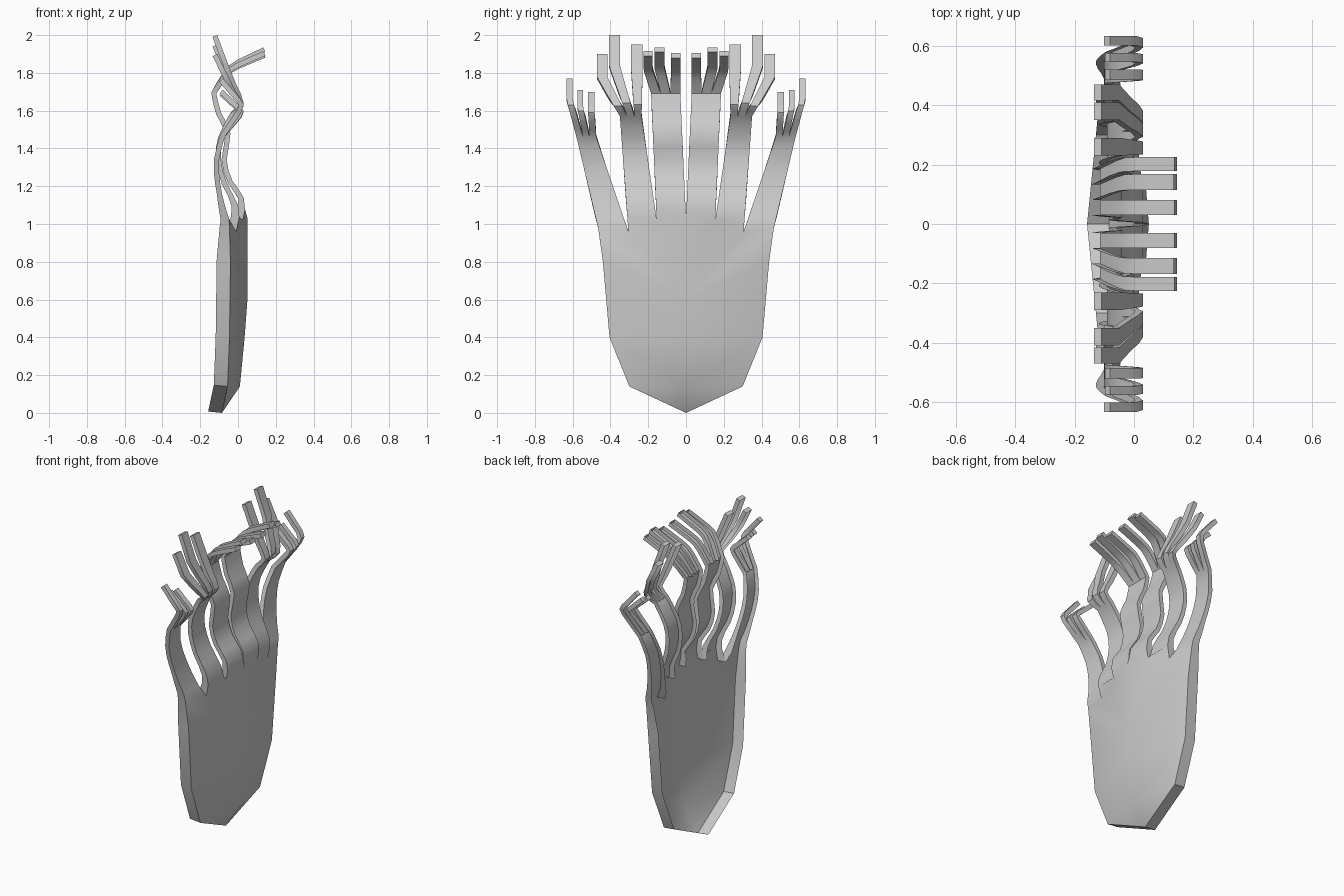
import bpy, bmesh, math
from mathutils import Vector

cube = bpy.data.objects.get("Cube")
if cube:
    bpy.data.objects.remove(cube)

grey = bpy.data.materials.new("plain grey")
grey.use_nodes = True
colour = (0.6, 0.6, 0.6, 1)
grey.diffuse_color = colour
grey.node_tree.nodes["Principled BSDF"].inputs["Base Color"].default_value = colour

bm = bmesh.new()


def lerp(a, b, t):
    return a + (b - a) * t


def face(points, side):
    """Add one face of the front skin, mirrored by side."""
    bm.faces.new([bm.verts.new((x, y * side, z)) for x, y, z in points])


def smooth_path(points):
    """Catmull-Rom curve through the points, two steps per span."""
    pts = [Vector(p) for p in points]
    out = []
    for i in range(len(pts) - 1):
        a, b, c, d = pts[max(i - 1, 0)], pts[i], pts[i + 1], pts[min(i + 2, len(pts) - 1)]
        out += [b, (9 * (b + c) - a - d) / 16]
    return out + [pts[-1]]


# Body: ridge line in the middle, outer edge, and the notches between the fingers
tip = (-0.085, 0, 0)
ridge = [(0.01, 0, 0.14), (0.035, 0, 0.4), (0.05, 0, 0.6)]
edge = [(-0.055, 0.3, 0.14), (-0.045, 0.405, 0.4), (-0.04, 0.44, 0.8)]
notches = [(0.05, 0, 1.03), (0.025, 0.155, 1.02), (-0.01, 0.305, 0.96), (-0.045, 0.465, 0.98)]

# Fingers: path as (x, z), sides at the split, then tines as (inner y, outer y, top z)
fingers = [
    dict(path=[(0.03, 1.14), (-0.03, 1.23), (-0.06, 1.34), (-0.04, 1.48), (-0.09, 1.59), (-0.115, 1.69)],
         sides=(0.03, 0.185),
         tine_path=[(-0.115, 1.69), (-0.08, 1.75), (-0.03, 1.82), (0.05, 1.865), (0.145, 1.91)],
         tines=[(0.03, 0.08, 1.88), (0.115, 0.168, 1.91), (0.178, 0.225, 1.89)]),
    dict(path=[(0.0, 1.1), (-0.06, 1.22), (-0.09, 1.34), (-0.08, 1.45), (-0.02, 1.57)],
         sides=(0.235, 0.35),
         tine_path=[(-0.02, 1.57), (0.03, 1.64), (-0.01, 1.74), (-0.05, 1.84), (-0.11, 2.0)],
         tines=[(0.23, 0.29, 1.95), (0.35, 0.408, 2.0), (0.415, 0.47, 1.9)]),
    dict(path=[(-0.07, 1.1), (-0.095, 1.22), (-0.1, 1.34), (-0.07, 1.46)],
         sides=(0.475, 0.58),
         tine_path=[(-0.07, 1.46), (-0.01, 1.55), (0.03, 1.63), (-0.02, 1.7), (-0.08, 1.77)],
         tines=[(0.485, 0.52, 1.7), (0.545, 0.575, 1.71), (0.6, 0.632, 1.77)]),
]


def add_strip(rows, side):
    for low, high in zip(rows, rows[1:]):
        face([low[0], low[1], *reversed(high)], side)


def add_finger(f, base, side):
    # Finger from the body up to its split
    start = ((base[0][0] + base[1][0]) / 2, (base[0][2] + base[1][2]) / 2)
    split_x, split_z = f["path"][-1]
    rows = [base]
    for x, z in smooth_path([start] + f["path"])[1:]:
        row = []
        for corner, y_end in zip(base, f["sides"]):
            t = (z - corner[2]) / (split_z - corner[2])
            row.append((x, lerp(corner[1], y_end, t), z))
        rows.append(row)
    roots = [lerp(*f["sides"], i / 3) for i in range(4)]
    rows[-1] = [(split_x, y, split_z) for y in roots]
    add_strip(rows, side)

    # Three tines spreading from the split
    curve = smooth_path(f["tine_path"])
    height = curve[-1].y - split_z
    for i, (y_in, y_out, top) in enumerate(f["tines"]):
        rows = []
        for x, z in curve:
            t = (z - split_z) / height
            spread = min(1, 1.6 * t)
            level = lerp(split_z, top, t)
            rows.append([(x, lerp(roots[i], y_in, spread), level),
                         (x, lerp(roots[i + 1], y_out, spread), level)])
        add_strip(rows, side)


for side in (1, -1):
    face([tip, edge[0], ridge[0]], side)
    for i in range(2):
        face([ridge[i], edge[i], edge[i + 1], ridge[i + 1]], side)
    fan = [edge[2], *reversed(notches)]
    for a, b in zip(fan, fan[1:]):
        face([ridge[2], a, b], side)
    for f, a, b in zip(fingers, notches, notches[1:]):
        add_finger(f, [a, b], side)

# Weld the skin and turn every face outward
bmesh.ops.remove_doubles(bm, verts=bm.verts[:], dist=0.0003)
bm.normal_update()
for f in bm.faces:
    if f.normal.x < 0:
        f.normal_flip()
bm.normal_update()

# Rim: thick around the body, thin around the fingers, open at the back
rim = {}
border = [e for e in bm.edges if e.is_boundary]
for v in {v for e in border for v in e.verts}:
    blend = min(1, max(0, (v.co.z - 0.85) / 0.3))
    normal = Vector((v.normal.x, 0, v.normal.z)).normalized()
    inward = Vector((-1, 0, 0.1)).lerp(-normal, blend)
    rim[v] = v.co + inward * lerp(0.073, 0.027, blend)
rim = {v: bm.verts.new(co) for v, co in rim.items()}
for e in border:
    loop = e.link_loops[0]
    a, b = loop.vert, loop.link_loop_next.vert
    bm.faces.new([b, a, rim[a], rim[b]])

mesh = bpy.data.meshes.new("branched_blade")
bm.to_mesh(mesh)
bm.free()
mesh.materials.append(grey)
blade = bpy.data.objects.new("branched_blade", mesh)
bpy.context.collection.objects.link(blade)
bpy.ops.object.select_all(action="DESELECT")
blade.select_set(True)
bpy.context.view_layer.objects.active = blade
bpy.ops.object.shade_smooth_by_angle(angle=math.radians(30))
